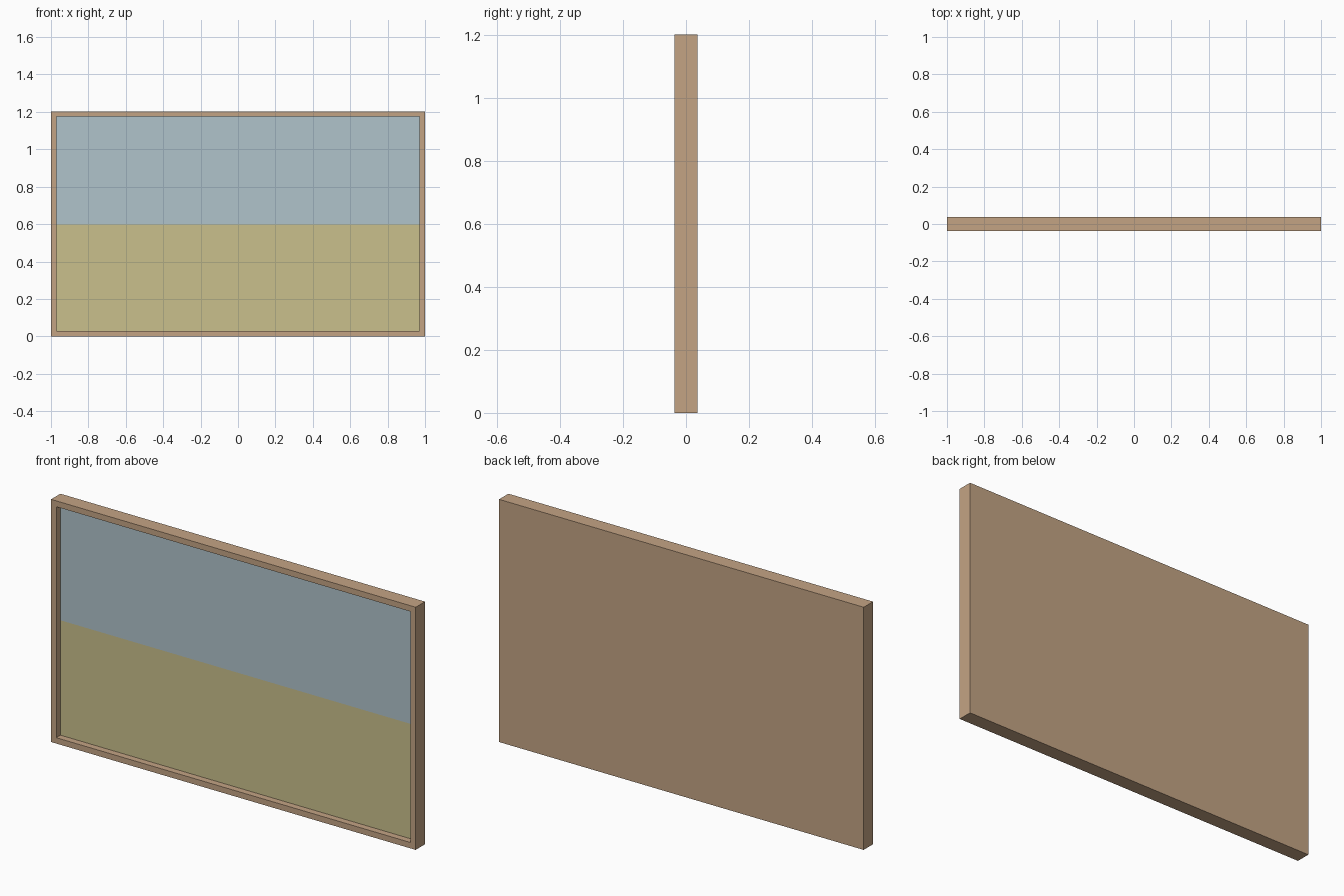
import bpy
import bmesh
from mathutils import Vector

WIDTH, HEIGHT, DEPTH = 2.0, 1.203, 0.073
BORDER, RECESS = 0.041, 0.033

cube = bpy.data.objects.get("Cube")
if cube:
    bpy.data.objects.remove(cube, do_unlink=True)


def make_material(name, hex_code):
    def linear(c):
        return c / 12.92 if c <= 0.04045 else ((c + 0.055) / 1.055) ** 2.4
    rgb = [linear(v / 255) for v in bytes.fromhex(hex_code)]
    mat = bpy.data.materials.new(name)
    mat.use_nodes = True
    mat.diffuse_color = (*rgb, 1)
    mat.node_tree.nodes["Principled BSDF"].inputs["Base Color"].default_value = (*rgb, 1)
    return mat


def add_object(name, bm, materials):
    mesh = bpy.data.meshes.new(name)
    bm.to_mesh(mesh)
    bm.free()
    for mat in materials:
        mesh.materials.append(mat)
    obj = bpy.data.objects.new(name, mesh)
    bpy.context.collection.objects.link(obj)


wood = make_material("light_wood", "C4A484")
sky = make_material("pale_blue", "B0C4CB")
field = make_material("straw_yellow", "CAC08C")

# Frame: a solid board with a recess pressed into its front
bm = bmesh.new()
bmesh.ops.create_cube(bm, size=1)
bmesh.ops.scale(bm, vec=(WIDTH, DEPTH, HEIGHT), verts=bm.verts)
bmesh.ops.translate(bm, vec=(0, 0, HEIGHT / 2), verts=bm.verts)
front = min(bm.faces, key=lambda f: f.calc_center_median().y)
bmesh.ops.inset_region(bm, faces=[front], thickness=BORDER)
panel = bmesh.ops.extrude_discrete_faces(bm, faces=[front])["faces"][0]
bmesh.ops.translate(bm, vec=(0, RECESS, 0), verts=panel.verts)

# Painted panel: the recess floor split halfway up into two colours
bmesh.ops.bisect_plane(
    bm, geom=[panel, *panel.edges, *panel.verts],
    plane_co=Vector((0, 0, HEIGHT / 2 - 0.003)), plane_no=Vector((0, 0, 1)))
floor_y = RECESS - DEPTH / 2
for face in bm.faces:
    if all(abs(v.co.y - floor_y) < 0.001 for v in face.verts):
        face.material_index = 1 if face.calc_center_median().z > HEIGHT / 2 else 2
bmesh.ops.recalc_face_normals(bm, faces=bm.faces)
add_object("framed_picture", bm, [wood, sky, field])
